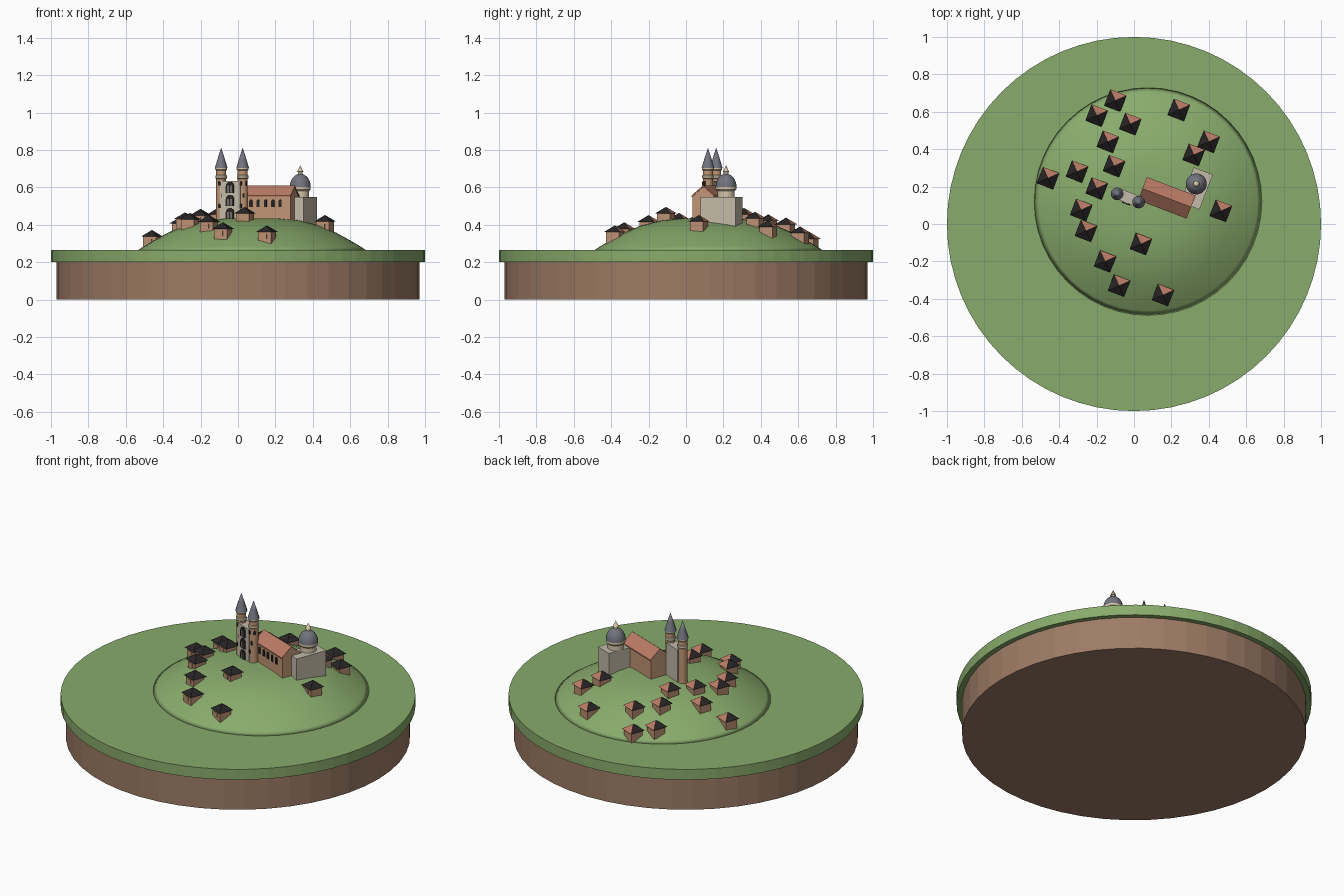
import bpy, bmesh, math
from mathutils import Matrix, Vector

if "Cube" in bpy.data.objects:
    bpy.data.objects.remove(bpy.data.objects["Cube"])


def material(name, rgb):
    m = bpy.data.materials.new(name)
    m.use_nodes = True
    m.diffuse_color = (*rgb, 1)
    node = next(n for n in m.node_tree.nodes if n.type == 'BSDF_PRINCIPLED')
    node.inputs["Base Color"].default_value = (*rgb, 1)
    return m


GRASS = material("grass green", (0.25, 0.41, 0.15))
SOIL = material("soil brown", (0.34, 0.20, 0.13))
PLASTER = material("house plaster", (0.50, 0.28, 0.17))
BRICK = material("warm brick", (0.54, 0.31, 0.18))
TILE = material("roof tile", (0.49, 0.20, 0.13))
STONE = material("pale stone", (0.55, 0.50, 0.40))
TRIM = material("cream trim", (0.68, 0.57, 0.40))
SLATE = material("blue slate", (0.17, 0.175, 0.21))
DARK = material("dark opening", (0.02, 0.018, 0.018))

TURN = math.radians(-21)
ROT = Matrix.Rotation(TURN, 4, 'Z')
CHURCH = Matrix.Translation((0.175, 0.14, 0)) @ ROT


def add(name, bm, mats, matrix=Matrix(), smooth=None):
    bmesh.ops.recalc_face_normals(bm, faces=bm.faces)
    mesh = bpy.data.meshes.new(name)
    bm.to_mesh(mesh)
    bm.free()
    for m in mats:
        mesh.materials.append(m)
    return place(name, mesh, matrix, smooth)


def place(name, mesh, matrix, smooth=None):
    ob = bpy.data.objects.new(name, mesh)
    bpy.context.collection.objects.link(ob)
    ob.matrix_world = matrix
    if smooth:
        bpy.ops.object.select_all(action='DESELECT')
        ob.select_set(True)
        bpy.context.view_layer.objects.active = ob
        bpy.ops.object.shade_smooth_by_angle(angle=math.radians(smooth))
    return ob


def box(bm, size, centre):
    m = Matrix.Translation(centre) @ Matrix.Diagonal((*size, 1))
    bmesh.ops.create_cube(bm, size=1, matrix=m)


def lathe(name, profile, mat, matrix=Matrix(), sides=24, smooth=40):
    """Spin a radius/height profile around z; zero radii become poles."""
    bm = bmesh.new()
    vs = [bm.verts.new((r, 0, z)) for r, z in profile]
    es = [bm.edges.new(p) for p in zip(vs, vs[1:])]
    bmesh.ops.spin(bm, geom=vs + es, axis=(0, 0, 1), cent=(0, 0, 0),
                   angle=2 * math.pi, steps=sides)
    bmesh.ops.remove_doubles(bm, verts=bm.verts, dist=0.0001)
    return add(name, bm, [mat], matrix, smooth)


def prism(bm, outline, depth, axis):
    """Extrude a closed outline of points along an axis."""
    face = bm.faces.new([bm.verts.new(p) for p in outline])
    new = bmesh.ops.extrude_face_region(bm, geom=[face])["geom"]
    verts = [v for v in new if isinstance(v, bmesh.types.BMVert)]
    bmesh.ops.translate(bm, verts=verts, vec=Vector(axis) * depth)


def arch(name, w, h, mat, matrix):
    """Thin round-headed plate, facing local -y, standing on its origin."""
    bm = bmesh.new()
    r = w / 2
    pts = [(-r, 0, 0), (r, 0, 0)]
    for i in range(9):
        a = math.pi * i / 8
        pts.append((r * math.cos(a), 0, h - r + r * math.sin(a)))
    prism(bm, pts, 0.006, (0, -1, 0))
    add(name, bm, [mat], matrix)


def at(u, v, z=0):
    return CHURCH @ Matrix.Translation((u, v, z))


# Round base and lawn
lathe("soil_base", [(0, 0), (0.97, 0), (0.97, 0.2), (0, 0.2)], SOIL, sides=48, smooth=None)
lathe("lawn_disc", [(0, 0.2), (1, 0.2), (1, 0.265), (0, 0.265)], GRASS, sides=64, smooth=None)

# Hill
HILL = [(0, 0.435), (0.08, 0.435), (0.16, 0.433), (0.25, 0.424), (0.36, 0.397),
        (0.45, 0.358), (0.53, 0.314), (0.585, 0.281), (0.61, 0.264)]
HILL_AT = Vector((0.075, 0.12, 0))
lathe("hill", HILL + [(0, 0.22)], GRASS, Matrix.Translation(HILL_AT), 48, 180)


def ground(x, y):
    r = math.hypot(x - HILL_AT.x, y - HILL_AT.y)
    for (r0, z0), (r1, z1) in zip(HILL, HILL[1:]):
        if r <= r1:
            return z0 + (z1 - z0) * (r - r0) / (r1 - r0)
    return HILL[-1][1]


# Village house: walls, pyramid roof and a window share one mesh
bm = bmesh.new()
box(bm, (0.074, 0.074, 0.064), (0, 0, 0.032))
n = len(bm.faces)
bmesh.ops.create_cone(bm, cap_ends=True, segments=4, radius1=0.066, radius2=0, depth=0.036,
                      matrix=Matrix.Translation((0, 0, 0.078)) @ Matrix.Rotation(math.pi / 4, 4, 'Z'))
bm.faces.ensure_lookup_table()
for f in bm.faces[n:]:
    f.material_index = 1
n = len(bm.faces)
box(bm, (0.026, 0.006, 0.026), (0, -0.038, 0.036))
bm.faces.ensure_lookup_table()
for f in bm.faces[n:]:
    f.material_index = 2
SPOTS = [(-.1, .66), (-.2, .58), (-.02, .535), (-.14, .44), (.24, .61), (.4, .44),
         (.32, .37), (-.46, .245), (-.305, .28), (-.107, .31), (-.2, .19), (-.283, .075),
         (-.257, -.037), (-.155, -.2), (-.08, -.33), (.155, -.38), (.037, -.107), (.465, .07)]
house = None
for i, (x, y) in enumerate(SPOTS):
    m = Matrix.Translation((x, y, ground(x, y) - 0.026)) @ ROT
    if house is None:
        house = add("house_1", bm, [PLASTER, TILE, DARK], m)
    else:
        place(f"house_{i + 1}", house.data, m)

# Nave with gable walls
bm = bmesh.new()
L, W, EAVE, RIDGE = 0.135, 0.06, 0.553, 0.602
prism(bm, [(-L, -W, 0.4), (-L, W, 0.4), (-L, W, EAVE), (-L, 0, RIDGE), (-L, -W, EAVE)],
      2 * L, (1, 0, 0))
add("nave", bm, [BRICK], CHURCH)

# Nave roof slabs
bm = bmesh.new()
E, T = L + 0.004, 0.008
for s in (-1, 1):
    prism(bm, [(-E, 0, RIDGE), (-E, s * 0.066, EAVE - 0.005),
               (-E, s * 0.066, EAVE - 0.005 + T), (-E, 0, RIDGE + T)], 2 * E, (1, 0, 0))
add("nave_roof", bm, [TILE], CHURCH)
for i in range(5):
    arch(f"nave_window_{i + 1}", 0.016, 0.04, DARK, at(-0.09 + i * 0.042, -W, 0.495))

# Stone front between the towers, with stacked arches
bm = bmesh.new()
box(bm, (0.115, 0.06, 0.235), (-0.193, -0.073, 0.517))
add("stone_front", bm, [STONE], CHURCH)
for i, z in enumerate((0.43, 0.5, 0.57)):
    arch(f"front_arch_{i + 1}", 0.046, 0.06, DARK, at(-0.193, -0.103, z))
    for s in (-1, 1):
        arch(f"arch_column_{i + 1}_{s}", 0.005, 0.04, STONE, at(-0.193 + s * 0.009, -0.106, z))

# Twin towers with cream collars and slate spires
for side, u in (("left", -0.132), ("right", -0.255)):
    m = at(u, -0.075)
    lathe(f"{side}_tower", [(0, 0.39), (0.027, 0.39), (0.027, 0.69), (0, 0.69)], BRICK, m, 16)
    lathe(f"{side}_tower_collar", [(0.026, 0.645), (0.031, 0.65), (0.031, 0.662), (0.026, 0.667)],
          TRIM, m, 16)
    lathe(f"{side}_tower_cornice", [(0.026, 0.69), (0.032, 0.696), (0.032, 0.706), (0, 0.706)],
          TRIM, m, 16)
    lathe(f"{side}_spire", [(0, 0.704), (0.034, 0.704), (0.017, 0.76), (0, 0.812)], SLATE, m, 16)
    for k, (z, deg) in enumerate(((0.49, 0), (0.545, 30), (0.61, 0), (0.61, 70))):
        spin = Matrix.Rotation(math.radians(deg), 4, 'Z') @ Matrix.Translation((0, -0.0245, z))
        arch(f"{side}_tower_window_{k + 1}", 0.011, 0.025, DARK, m @ spin)

# Chapel block with drum, dome and lantern
bm = bmesh.new()
box(bm, (0.11, 0.2, 0.165), (0.131, 0.104, 0.4675))
add("chapel_block", bm, [STONE], CHURCH)
m = at(0.121, 0.126)
lathe("dome_drum", [(0.046, 0.545), (0.046, 0.58), (0.056, 0.59), (0.056, 0.603), (0, 0.603)], TRIM, m)
dome = [(0.056 * math.cos(a), 0.603 + 0.07 * math.sin(a))
        for a in (math.pi / 2 * i / 8 for i in range(8))]
lathe("dome", dome + [(0, 0.673)], SLATE, m)
lathe("lantern", [(0.013, 0.66), (0.013, 0.682), (0.017, 0.684), (0, 0.718)], TRIM, m, 12)
